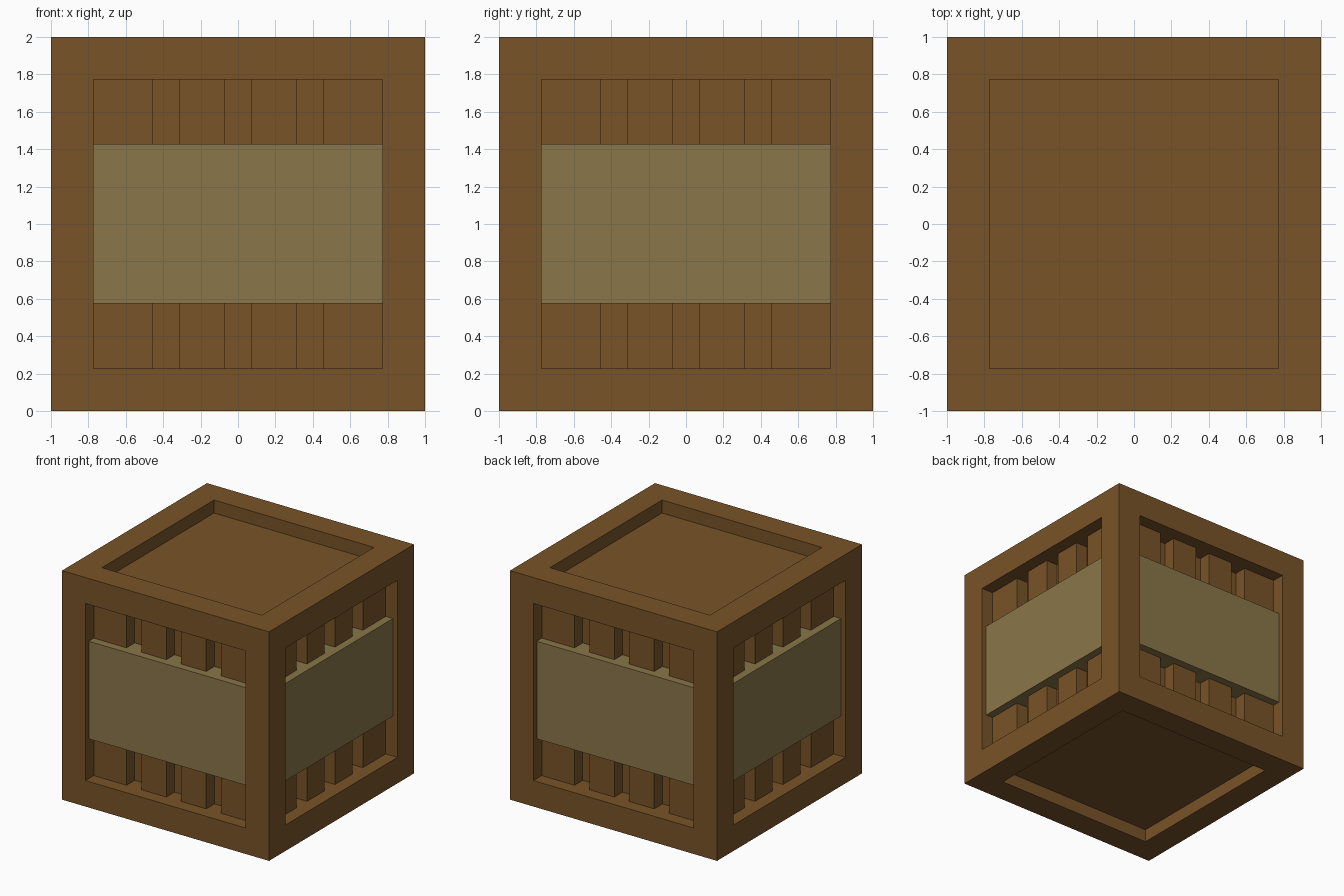
import bpy, bmesh, math
from mathutils import Matrix, Vector

if "Cube" in bpy.data.objects:
    bpy.data.objects.remove(bpy.data.objects["Cube"])

BORDER = 0.227            # width of the frame beams
INNER = 1 - BORDER        # half size of the openings and the core
PLANK_FACE = 0.886        # distance of plank fronts and lid from the centre
PANEL_FACE = 0.955        # distance of pale panel fronts from the centre


def material(name, rgb):
    m = bpy.data.materials.new(name)
    m.diffuse_color = (*rgb, 1)
    m.use_nodes = True
    m.node_tree.nodes["Principled BSDF"].inputs["Base Color"].default_value = m.diffuse_color
    return m


brown = material("brown wood", (0.190, 0.087, 0.021))
pale = material("pale olive wood", (0.255, 0.183, 0.067))


def finish(bm, name, mat):
    mesh = bpy.data.meshes.new(name)
    bm.to_mesh(mesh)
    bm.free()
    mesh.materials.append(mat)
    ob = bpy.data.objects.new(name, mesh)
    bpy.context.collection.objects.link(ob)
    return ob


def side_box(name, mat, x0, x1, z0, z1, face, angle):
    """Box standing on the front of the core, turned to one of the four sides."""
    bm = bmesh.new()
    bmesh.ops.create_cube(bm, size=1)
    size = Vector((x1 - x0, face - INNER, z1 - z0))
    centre = Vector(((x0 + x1) / 2, -(face + INNER) / 2, (z0 + z1) / 2))
    bm.transform(Matrix.Rotation(angle, 4, 'Z') @ Matrix.Translation(centre)
                 @ Matrix.Diagonal((*size, 1)))
    return finish(bm, name, mat)


# Crate frame and core: a cube with every face inset and pushed in,
# shallow for lid and floor, deeper on the sides
bm = bmesh.new()
bmesh.ops.create_cube(bm, size=2)
for f in list(bm.faces):
    n = f.normal.copy()
    bmesh.ops.inset_individual(bm, faces=[f], thickness=BORDER, use_even_offset=True)
    depth = 1 - PLANK_FACE if abs(n.z) > 0.5 else BORDER
    # extrude for straight recess walls
    new = bmesh.ops.extrude_discrete_faces(bm, faces=[f])["faces"][0]
    bmesh.ops.translate(bm, verts=new.verts, vec=-n * depth)
bmesh.ops.translate(bm, verts=bm.verts, vec=(0, 0, 1))
finish(bm, "crate_frame", brown)

# Four planks and one pale panel on each side
planks = [(-INNER, -0.457), (-0.313, -0.072), (0.072, 0.313), (0.457, INNER)]
for i, side in enumerate(("front", "right", "back", "left")):
    turn = i * math.pi / 2
    for k, (x0, x1) in enumerate(planks):
        side_box(f"{side}_plank_{k + 1}", brown, x0, x1,
                 BORDER, 2 - BORDER, PLANK_FACE, turn)
    side_box(f"{side}_panel", pale, -INNER, INNER, 0.575, 1.427, PANEL_FACE, turn)
